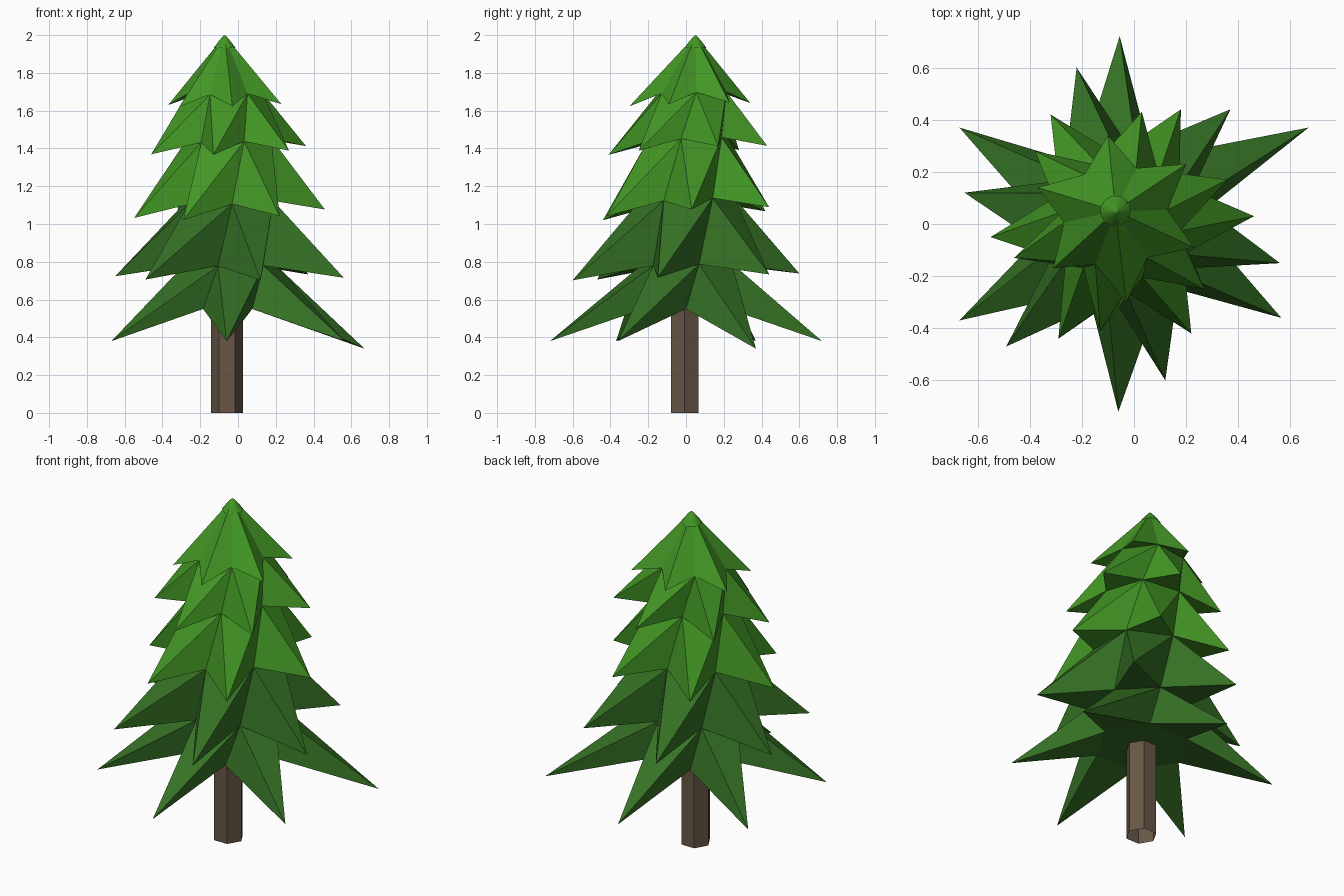
import bpy, bmesh, math

if "Cube" in bpy.data.objects:
    bpy.data.objects.remove(bpy.data.objects["Cube"])


def material(name, rgb):
    m = bpy.data.materials.new(name)
    m.diffuse_color = (*rgb, 1.0)
    m.use_nodes = True
    m.node_tree.nodes["Principled BSDF"].inputs["Base Color"].default_value = m.diffuse_color
    return m


BRIGHT = material("bright green", (0.055, 0.305, 0.018))
DARK = material("dark green", (0.036, 0.165, 0.018))
BARK = material("bark brown", (0.138, 0.093, 0.061))


def finish(bm, name, mats, smooth=False, recalc=True):
    if recalc:
        bmesh.ops.recalc_face_normals(bm, faces=bm.faces)
    me = bpy.data.meshes.new(name)
    for f in bm.faces:
        f.smooth = smooth
    bm.to_mesh(me)
    bm.free()
    for m in mats:
        me.materials.append(m)
    ob = bpy.data.objects.new(name, me)
    bpy.context.collection.objects.link(ob)
    return ob


# Tiers from the bottom up: centre, notch (angle, radius, height),
# point height, tilt of the tier in x and y, material, six bough points
TIERS = [
    ((-0.055, 0.0), (60, 0.26, 0.55), 0.38, (0, 0), 1,
     [(0.67, 0.37), (-0.055, 0.72), (-0.67, 0.37), (-0.67, -0.37), (-0.06, -0.72), (0.565, -0.36)]),
    ((-0.045, 0.0), (76, 0.25, 0.785), 0.72, (0, 0.03), 1,
     [(0.37, 0.44), (-0.22, 0.60), (-0.65, 0.12), (-0.49, -0.47), (0.12, -0.60), (0.56, -0.15)]),
    ((-0.045, 0.0), (93, 0.26, 1.12), 1.055, (0.04, 0.057), 0,
     [(0.18, 0.44), (-0.32, 0.42), (-0.55, -0.05), (-0.29, -0.44), (0.22, -0.42), (0.46, 0.03)]),
    ((-0.05, 0.01), (111, 0.23, 1.445), 1.39, (0.035, 0.05), 0,
     [(0.03, 0.43), (-0.38, 0.28), (-0.46, -0.13), (-0.13, -0.41), (0.27, -0.25), (0.36, 0.17)]),
    ((-0.07, 0.03), (127, 0.20, 1.693), 1.632, (0.02, 0.03), 0,
     [(-0.10, 0.34), (-0.37, 0.14), (-0.31, -0.17), (-0.03, -0.30), (0.23, -0.09), (0.20, 0.23)]),
]
APEX = (-0.071, 0.05)

# Foliage: each tier's skirt hangs from the notches of the tier above
bm = bmesh.new()
tips, notches = [], []
for n, (c, (ang, rad, nz), tz, tilt, mat, pts) in enumerate(TIERS):
    row = []
    for k, (x, y) in enumerate(pts):
        drop = 0.04 if n == 0 and k == 0 else 0.0     # one lower bough
        row.append(bm.verts.new((x, y, tz - drop + tilt[0] * (x - c[0]) + tilt[1] * (y - c[1]))))
    tips.append(row)
    row = []
    for k in range(6):
        a = math.radians(ang + 60 * k)
        x, y = rad * math.cos(a), rad * math.sin(a)
        row.append(bm.verts.new((c[0] + x, c[1] + y, nz + tilt[0] * x + tilt[1] * y)))
    notches.append(row)
top = bm.verts.new((*APEX, 1.998))

for n, t in enumerate(TIERS):
    def face(*vs):
        bm.faces.new(vs).material_index = t[4]
    for k in range(6):
        nxt = (k + 1) % 6
        up = notches[n + 1] if n < 4 else [top] * 6
        face(tips[n][k], notches[n][k], up[k])            # two slopes of a fold
        face(notches[n][k], tips[n][nxt], up[k])
        if n < 4:
            face(tips[n][nxt], up[nxt], up[k])
        face(tips[n][k], notches[n][k - 1], notches[n][k])   # underside of a bough
bm.faces.new(notches[0]).material_index = 1
finish(bm, "foliage", [BRIGHT, DARK])

# Small smooth crown cap
bm = bmesh.new()
N = 20
prev = None
tip = bm.verts.new((*APEX, 2.0))
for r, z in ((0.012, 1.991), (0.035, 1.963), (0.058, 1.932)):
    ring = [bm.verts.new((APEX[0] + r * math.cos(2 * math.pi * i / N),
                          APEX[1] + r * math.sin(2 * math.pi * i / N), z)) for i in range(N)]
    for i in range(N):
        j = (i + 1) % N
        if prev:
            bm.faces.new((prev[i], ring[i], ring[j], prev[j]))
        else:
            bm.faces.new((tip, ring[i], ring[j]))
    prev = ring
finish(bm, "crown_cap", [BRIGHT], True, False)

# Hexagonal trunk, open underneath
bm = bmesh.new()
low, high = [[bm.verts.new((-0.058 + 0.085 * math.cos(math.radians(60 * i)),
                            -0.007 + 0.085 * math.sin(math.radians(60 * i)), z))
              for i in range(6)] for z in (0.0, 0.56)]
for i in range(6):
    j = (i + 1) % 6
    bm.faces.new((low[i], low[j], high[j], high[i]))
finish(bm, "trunk", [BARK], False, False)
